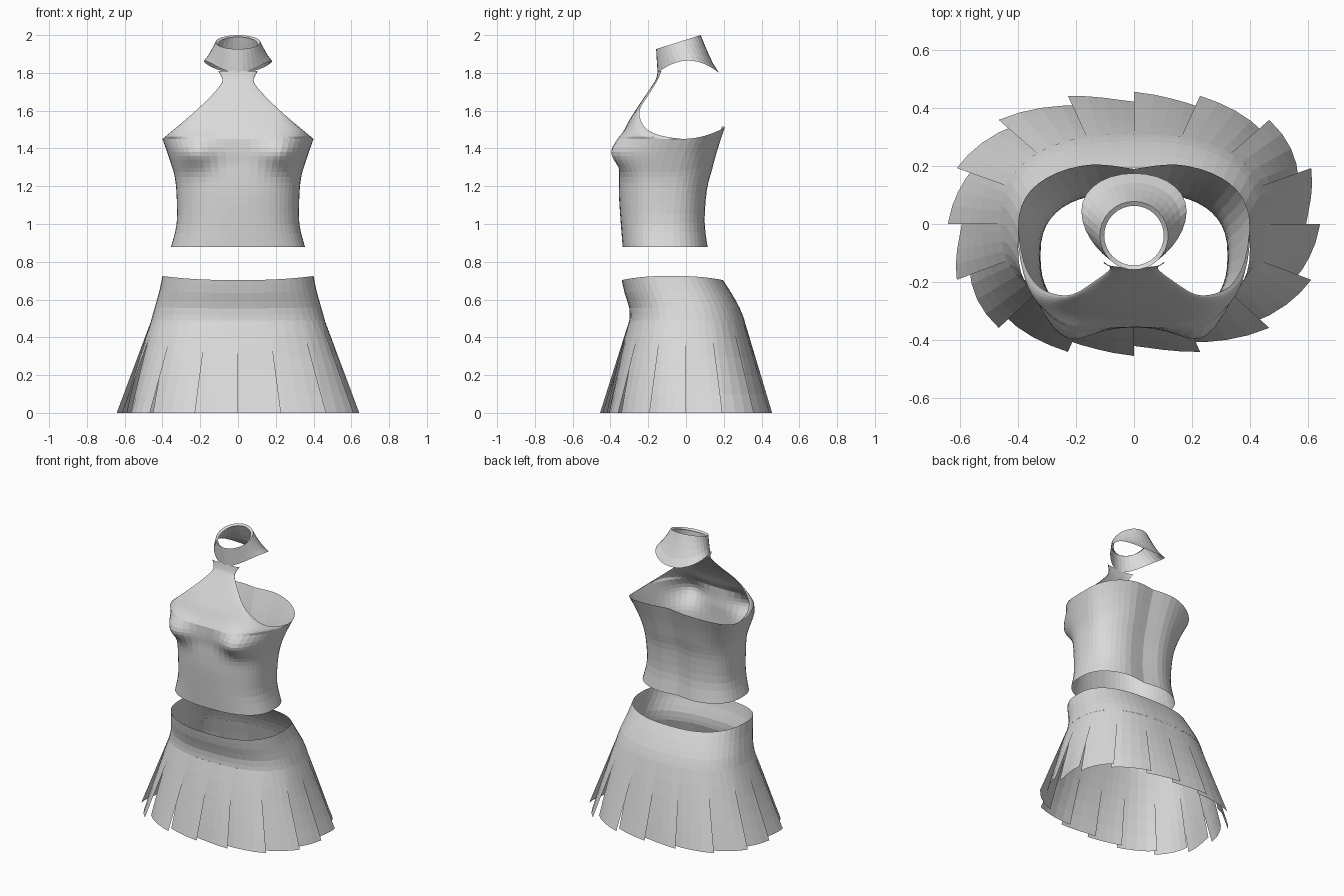
import bpy, bmesh
from math import sin, cos, pi, exp, copysign

cube = bpy.data.objects.get("Cube")
if cube:
    bpy.data.objects.remove(cube, do_unlink=True)

fabric = bpy.data.materials.new("grey fabric")
fabric.use_nodes = True
GREY = (0.7, 0.7, 0.7, 1)
fabric.diffuse_color = GREY
fabric.node_tree.nodes["Principled BSDF"].inputs["Base Color"].default_value = GREY


def add_grid(bm, rows):
    """Skin a list of equally long point rows."""
    verts = [[bm.verts.new(p) for p in row] for row in rows]
    for low, high in zip(verts, verts[1:]):
        for j in range(len(low) - 1):
            bm.faces.new((low[j], low[j + 1], high[j + 1], high[j]))


def make_object(name, grids):
    bm = bmesh.new()
    for rows in grids:
        add_grid(bm, rows)
    bmesh.ops.remove_doubles(bm, verts=bm.verts, dist=0.0005)
    mesh = bpy.data.meshes.new(name)
    bm.to_mesh(mesh)
    bm.free()
    mesh.materials.append(fabric)
    obj = bpy.data.objects.new(name, mesh)
    bpy.context.collection.objects.link(obj)


def refine(keys, n):
    """Smooth curve through the key tuples, n steps per span."""
    out = []
    for i in range(len(keys) - 1):
        a, b, c, d = (keys[min(max(k, 0), len(keys) - 1)] for k in range(i - 1, i + 3))
        for s in range(n):
            t = s / n
            out.append(tuple(
                q + t / 2 * (r - p + t * (2 * p - 5 * q + 4 * r - u + t * (3 * (q - r) + u - p)))
                for p, q, r, u in zip(a, b, c, d)))
    return out + [keys[-1]]


def squash(v):
    """Superellipse coordinate for a sine or cosine."""
    return copysign(abs(v) ** 0.8, v)


def outline(t, width, mid, front, back):
    c, s = squash(cos(t)), squash(sin(t))
    return width * c, mid + (s * (back - mid) if s > 0 else -s * (front - mid))


def arc(start, end, n):
    return [start + (end - start) * i / n for i in range(n + 1)]


# Bodice below the armpits: height, half width, side y, front y, back y
SPAN = 3
TORSO = [
    (0.877, 0.355, -0.11, -0.335, 0.125),
    (1.0, 0.325, -0.11, -0.345, 0.11),
    (1.15, 0.325, -0.1, -0.355, 0.122),
    (1.25, 0.335, -0.09, -0.355, 0.15),
    (1.32, 0.355, -0.075, -0.352, 0.17),
    (1.38, 0.375, -0.055, -0.355, 0.19),
    (1.45, 0.40, -0.02, -0.355, 0.215),
]
# Halter front above the armpits: height, half width, edge y, centre y
HALTER = [
    (1.45, 0.40, -0.02, -0.355),
    (1.467, 0.38, -0.13, -0.345),
    (1.50, 0.34, -0.205, -0.326),
    (1.55, 0.28, -0.24, -0.30),
    (1.61, 0.212, -0.243, -0.262),
    (1.68, 0.14, -0.2, -0.215),
    (1.74, 0.09, -0.163, -0.175),
    (1.77, 0.084, -0.147, -0.158),
    (1.81, 0.105, -0.13, -0.149),
]


def bodice_point(t, z, width, mid, front, back=0):
    x, y = outline(t, width, mid, front, back)
    s = sin(t)
    if s < 0:  # bust
        y += 0.1 * s * exp(-((abs(x) - 0.26) / 0.12) ** 2 - ((z - 1.375) / 0.085) ** 2)
    else:      # spine groove and raised back edge
        y -= 0.025 * s * exp(-(x / 0.09) ** 2)
        z += (z - 0.877) * 0.115 * s ** 1.6
    return x, y, z


torso = refine(TORSO, SPAN)
halter = refine(HALTER, SPAN)
front_angles, back_angles = arc(pi, 2 * pi, 28), arc(0, pi, 24)
make_object("halter_bodice", [
    [[bodice_point(t, *k) for t in front_angles] for k in torso],
    [[bodice_point(t, *k) for t in front_angles] for k in halter],
    [[bodice_point(t, *k) for t in back_angles] for k in torso],
])


# Collar: flared at the back, tilted round opening with a narrow turned-in rim
def collar_point(a, f):
    low = (0.178 * sin(a) * (1 - 0.2 * cos(a)), 0.0125 - 0.1625 * cos(a),
           1.8 + 0.065 * sin(a) ** 2)
    top = (0.118 * sin(a), -0.04 - 0.118 * cos(a), 1.963 - 0.037 * cos(a))
    g = f ** 0.8
    return tuple(p + (q - p) * (f if i == 2 else g) for i, (p, q) in enumerate(zip(low, top)))


collar = [[collar_point(a, f) for a in arc(0, 2 * pi, 32)] for f in arc(0, 1, 4)]
collar.append([(x * 0.87, -0.04 + (y + 0.04) * 0.87, z - 0.01) for x, y, z in collar[-1]])
make_object("collar", [collar])

# Skirt waistband, dipping at front and back
BAND = [
    (0.49, 0.46, 0, -0.30, 0.31),
    (0.56, 0.44, -0.01, -0.30, 0.285),
    (0.65, 0.415, -0.05, -0.325, 0.24),
    (0.725, 0.40, -0.08, -0.34, 0.195),
]
band = []
for z, *shape in refine(BAND, 2):
    dip = 0.022 * (z - 0.49) / 0.235
    band.append([(*outline(t, *shape), z - dip * sin(t) ** 2) for t in arc(0, 2 * pi, 48)])
make_object("waistband", [band])

# Overlapping knife pleats: each panel runs from a raised edge to a tucked one
PLEATS = 16
STEP = 2 * pi / PLEATS


def pleat_point(t, across, down):
    t += 0.05 * sin(2 * t) - 0.08 * sin(4 * t)  # even out the spacing at front and back
    x, y = outline(t, 0.459 + 0.183 * down, 0, -0.3 - 0.155 * down, 0.309 + 0.147 * down)
    tuck = 1 - 0.075 * across * max(0, down - 0.1) / 0.9
    return x * tuck, y * tuck, 0.49 * (1 - down)


# Panels stay separate so the slits between them remain open
for i in range(PLEATS):
    panel = [[pleat_point((i - u) * STEP, u, down) for u in arc(0, 1.12, 4)]
             for down in arc(0, 1, 5)]
    make_object(f"skirt_pleat_{i + 1}", [panel])
